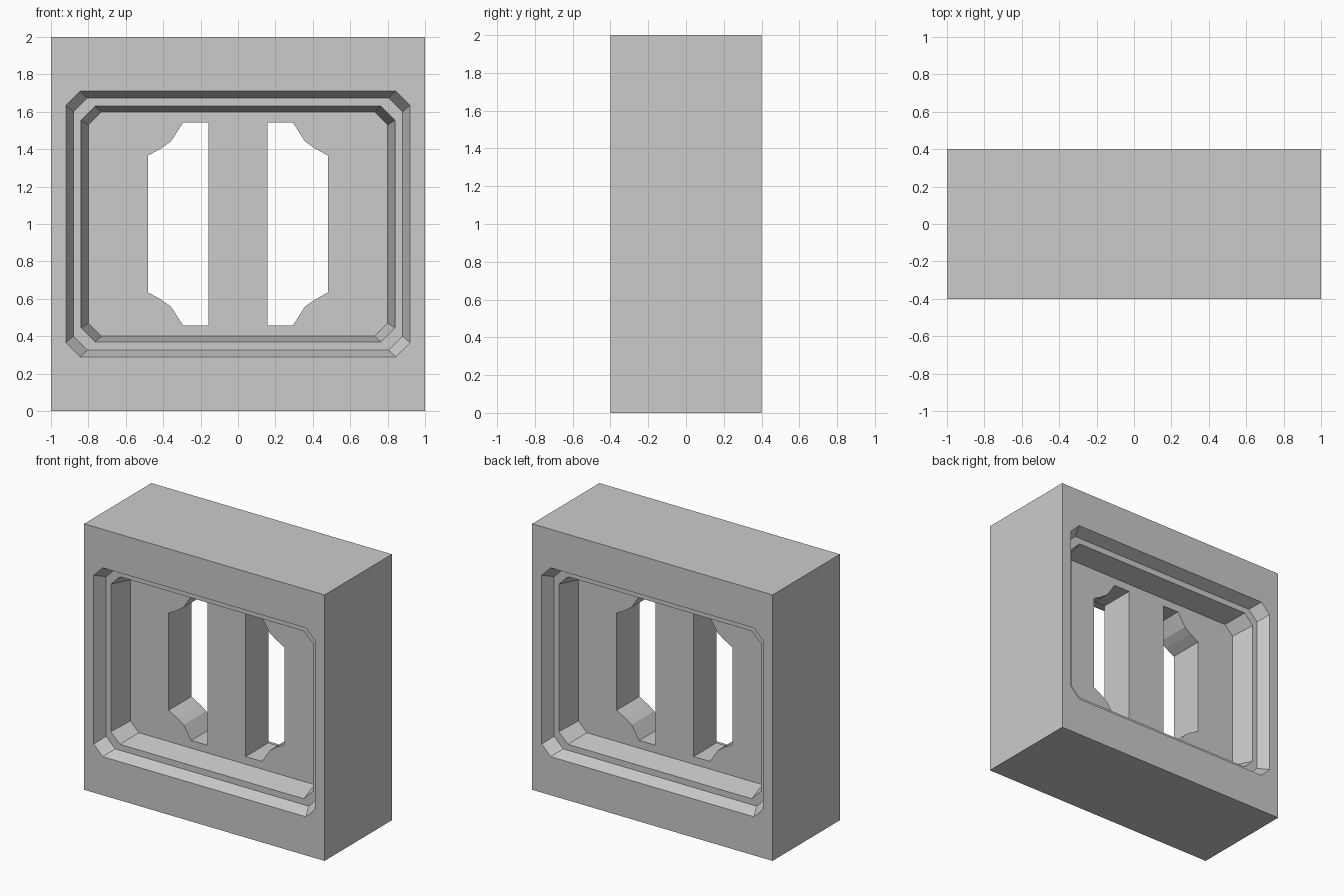
import bpy, bmesh

if "Cube" in bpy.data.objects:
    bpy.data.objects.remove(bpy.data.objects["Cube"])


def loft(name, rings):
    """Closed solid through rings of equal point count."""
    bm = bmesh.new()
    loops = [[bm.verts.new(p) for p in ring] for ring in rings]
    n = len(loops[0])
    for a, b in zip(loops, loops[1:]):
        for i in range(n):
            j = (i + 1) % n
            bm.faces.new((a[i], a[j], b[j], b[i]))
    bm.faces.new(loops[0])
    bm.faces.new(loops[-1])
    bmesh.ops.recalc_face_normals(bm, faces=bm.faces)
    mesh = bpy.data.meshes.new(name)
    bm.to_mesh(mesh)
    bm.free()
    obj = bpy.data.objects.new(name, mesh)
    bpy.context.collection.objects.link(obj)
    return obj


def octagon(w, h, c, y):
    """Rectangle with cut corners, centred at z = 1."""
    quarter = [(w, h - c), (w - c, h)]
    pts = quarter + [(-x, z) for x, z in reversed(quarter)]
    pts += [(-x, -z) for x, z in pts]
    return [(x, y, 1 + z) for x, z in pts]


def carve(target, cutter):
    mod = target.modifiers.new("carve", 'BOOLEAN')
    mod.operation = 'DIFFERENCE'
    mod.solver = 'EXACT'
    mod.object = cutter
    bpy.context.view_layer.objects.active = target
    bpy.ops.object.modifier_apply(modifier=mod.name)
    bpy.data.objects.remove(cutter)


# Solid block
bpy.ops.mesh.primitive_cube_add(size=1, location=(0, 0, 1))
block = bpy.context.object
block.name = "window_block"
block.scale = (2, 0.8, 2)
bpy.ops.object.transform_apply(location=True, rotation=False, scale=True)

# Stepped recess: half width, half height, corner cut, distance from centre plane
steps = [(0.92, 0.71, 0.075, 0.5), (0.92, 0.71, 0.075, 0.4),
         (0.88, 0.675, 0.075, 0.31), (0.84, 0.63, 0.075, 0.31),
         (0.80, 0.60, 0.07, 0.135)]

# Half of one slot outline, upper part relative to the middle height
slot = [(0.158, 0.542), (0.294, 0.542), (0.358, 0.442), (0.41, 0.405), (0.482, 0.365)]
outline = slot + [(x, -z) for x, z in reversed(slot)]

# Recess and slot repeated on both sides
for side in (-1, 1):
    carve(block, loft("recess_cutter", [octagon(w, h, c, side * y) for w, h, c, y in steps]))
for side in (-1, 1):
    carve(block, loft("slot_cutter", [[(side * x, y, 1 + z) for x, z in outline] for y in (-0.25, 0.25)]))
